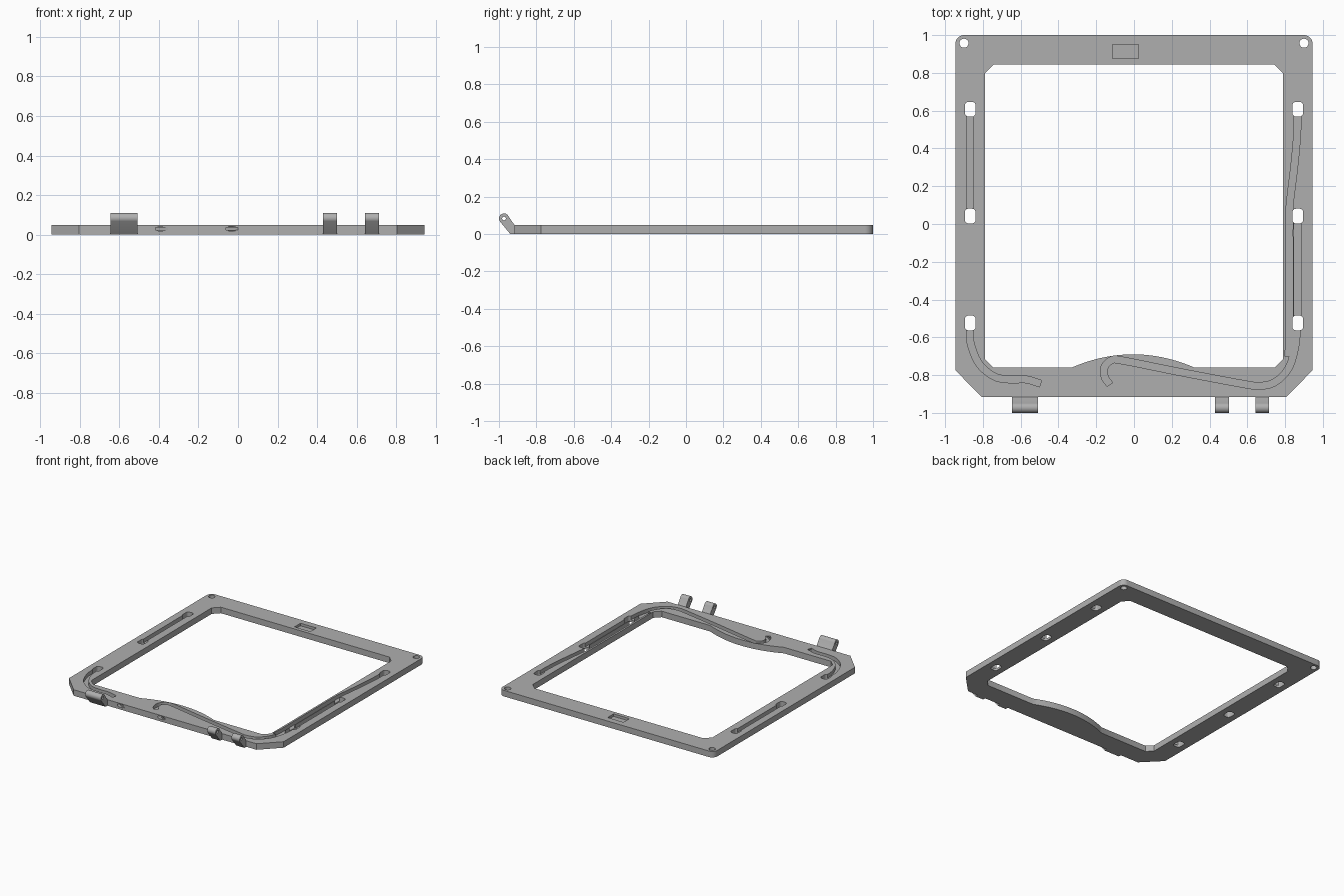
import bpy, math
from mathutils import Matrix, Vector
from mathutils.geometry import delaunay_2d_cdt

if "Cube" in bpy.data.objects:
    bpy.data.objects.remove(bpy.data.objects["Cube"], do_unlink=True)

THICK = 0.048      # frame height
FLOOR = 0.018      # groove floor
RECESS = 0.028     # recess floor
FRONT = -0.917     # front edge of the frame

grey = bpy.data.materials.new("plain grey")
grey.use_nodes = True
colour = (0.43, 0.43, 0.43, 1)
grey.diffuse_color = colour
grey.node_tree.nodes["Principled BSDF"].inputs["Base Color"].default_value = colour


def inside(p, outline):
    """Even-odd test of a point against an outline."""
    hit = False
    for a, b in zip(outline, outline[1:] + outline[:1]):
        if (a[1] > p[1]) != (b[1] > p[1]):
            if p[0] < a[0] + (b[0] - a[0]) * (p[1] - a[1]) / (b[1] - a[1]):
                hit = not hit
    return hit


def layered(name, body, cuts, levels, matrix=Matrix()):
    """Solid from a flat body outline; each cut (outline, low, high) removes that height range."""
    points, edges = [], []
    for outline in [body] + [c[0] for c in cuts]:
        start, n = len(points), len(outline)
        points += [Vector(p) for p in outline]
        edges += [(start + i, start + (i + 1) % n) for i in range(n)]
    result = delaunay_2d_cdt(points, edges, [], 0, 1e-5)
    flat, tris = result[0], result[2]

    # Which height layers are solid above each triangle
    middles = [(lo + hi) / 2 for lo, hi in zip(levels, levels[1:])]
    solids, across = [], {}
    for tri in tris:
        centre = sum((flat[v] for v in tri), Vector((0, 0))) / 3
        solid = set()
        if inside(centre, body):
            removed = [c for c in cuts if inside(centre, c[0])]
            solid = {i for i, z in enumerate(middles)
                     if not any(lo < z < hi for _, lo, hi in removed)}
        solids.append(solid)
        for a, b in zip(tri, tri[1:] + tri[:1]):
            across[a, b] = solid

    # Caps and walls wherever solid meets empty
    index, verts, faces = {}, [], []

    def vert(v, level):
        if (v, level) not in index:
            index[v, level] = len(verts)
            verts.append(matrix @ Vector((flat[v].x, flat[v].y, levels[level])))
        return index[v, level]

    for tri, solid in zip(tris, solids):
        for i in solid:
            if i + 1 not in solid:
                faces.append([vert(v, i + 1) for v in tri])
            if i - 1 not in solid:
                faces.append([vert(v, i) for v in reversed(tri)])
        for a, b in zip(tri, tri[1:] + tri[:1]):
            for i in solid - across.get((b, a), set()):
                faces.append([vert(a, i), vert(b, i), vert(b, i + 1), vert(a, i + 1)])
    mesh = bpy.data.meshes.new(name)
    mesh.from_pydata(verts, [], faces)
    mesh.materials.append(grey)
    obj = bpy.data.objects.new(name, mesh)
    bpy.context.collection.objects.link(obj)
    return obj


def arc(cx, cy, r, start, end, steps=8):
    angles = [math.radians(start + (end - start) * i / steps) for i in range(steps + 1)]
    return [(cx + r * math.cos(a), cy + r * math.sin(a)) for a in angles]


def circle(cx, cy, r):
    return arc(cx, cy, r, 0, 360, 24)[:-1]


def rounded(cx, cy, w, h, r):
    dx, dy = w / 2 - r, h / 2 - r
    corners = ((dx, dy), (-dx, dy), (-dx, -dy), (dx, -dy))
    return [p for i, (x, y) in enumerate(corners)
            for p in arc(cx + x, cy + y, r, 90 * i, 90 * i + 90, 5)]


def ribbon(points, width=0.036, steps=6):
    """Outline of a constant-width band along a smooth path."""
    pts = [Vector(p) for p in points]
    pts = [2 * pts[0] - pts[1]] + pts + [2 * pts[-1] - pts[-2]]
    path = []
    for a, b, c, d in zip(pts, pts[1:], pts[2:], pts[3:]):
        for i in range(steps):
            t = i / steps
            path.append(0.5 * (2 * b + (c - a) * t + (2 * a - 5 * b + 4 * c - d) * t ** 2
                               + (3 * b - a - 3 * c + d) * t ** 3))
    path.append(pts[-2])
    left, right = [], []
    for i, p in enumerate(path):
        t = (path[min(i + 1, len(path) - 1)] - path[max(i - 1, 0)]).normalized()
        n = Vector((-t.y, t.x)) * width / 2
        left.append(p + n)
        right.append(p - n)
    return left + right[::-1]


# Frame outline: chamfered front corners, rounded back corners
outer = [(-0.805, FRONT), (0.805, FRONT), (0.945, -0.775)]
outer += arc(0.9, 0.955, 0.045, 0, 90) + arc(-0.9, 0.955, 0.045, 90, 180)
outer += [(-0.945, -0.775)]

# Central opening with a raised bulge along the front rail
bulge = [(-0.005 + 0.325 * t, -0.76 + 0.07 * (1 - t * t)) for t in [i / 12 for i in range(-12, 13)]]
opening = [(-0.745, -0.76)] + bulge + [(0.745, -0.76), (0.79, -0.715), (0.79, 0.797),
                                       (0.742, 0.845), (-0.742, 0.845), (-0.79, 0.797), (-0.79, -0.715)]
cuts = [(opening, 0, THICK)]

# Through slots in both side rails and screw holes at the back corners
for side in (-1, 1):
    cuts.append((circle(side * 0.9, 0.957, 0.024), 0, THICK))
    for y in (0.608, 0.042, -0.524):
        cuts.append((rounded(side * 0.867, y, 0.058, 0.078, 0.02), 0, THICK))

# Wire grooves
grooves = [
    [(-0.87, 0.6), (-0.87, 0.05)],
    [(-0.87, -0.53), (-0.865, -0.63), (-0.82, -0.74), (-0.74, -0.807), (-0.66, -0.823),
     (-0.57, -0.823), (-0.495, -0.845)],
    [(0.866, 0.6), (0.864, 0.48), (0.85, 0.32), (0.831, 0.16), (0.823, 0.06), (0.823, -0.3),
     (0.823, -0.6), (0.815, -0.7)],
    [(0.866, 0.04), (0.866, -0.53)],
    [(0.862, -0.53), (0.855, -0.64), (0.82, -0.76), (0.75, -0.835), (0.67, -0.857), (0.585, -0.848),
     (0.25, -0.785), (-0.06, -0.723), (-0.12, -0.722), (-0.157, -0.76), (-0.155, -0.81), (-0.128, -0.85)],
]
cuts += [(ribbon(g), FLOOR, THICK) for g in grooves]

# Shallow label recess in the back rail
cuts.append(([(-0.115, 0.875), (0.025, 0.875), (0.025, 0.95), (-0.115, 0.95)], RECESS, THICK))

# Slanted tunnels from the groove ends out through the front edge, stepped to a rounded section
for path in ([(-0.51, -0.838), (-0.335, -0.949)], [(-0.14, -0.84), (0.015, -0.949)]):
    cuts.append((ribbon(path, 0.034), 0.022, 0.037))
    cuts.append((ribbon(path, 0.02), FLOOR, 0.041))
frame = layered("frame", outer, cuts, [0, FLOOR, 0.022, RECESS, 0.037, 0.041, THICK])
parts = [frame]

# Hinge knuckles: side profile with a pin hole, extruded along x
to_x = Matrix(((0, 0, 1, 0), (1, 0, 0, 0), (0, 1, 0, 0), (0, 0, 0, 1)))
profile = [(-0.94, 0), (FRONT, 0), (FRONT, THICK)]
profile += arc(-0.973, 0.083, 0.027, 20, 215, 20)
pin = circle(-0.973, 0.083, 0.01)
for name, x0, x1 in (("right_hinge", -0.645, -0.508), ("inner_left_hinge", 0.429, 0.502),
                     ("outer_left_hinge", 0.643, 0.714)):
    parts.append(layered(name, profile, [(pin, x0, x1)], [x0, x1], to_x))

# Smooth curved walls, keep hard edges
bpy.ops.object.select_all(action='DESELECT')
for part in parts:
    part.select_set(True)
bpy.context.view_layer.objects.active = frame
bpy.ops.object.shade_smooth_by_angle(angle=math.radians(30))
